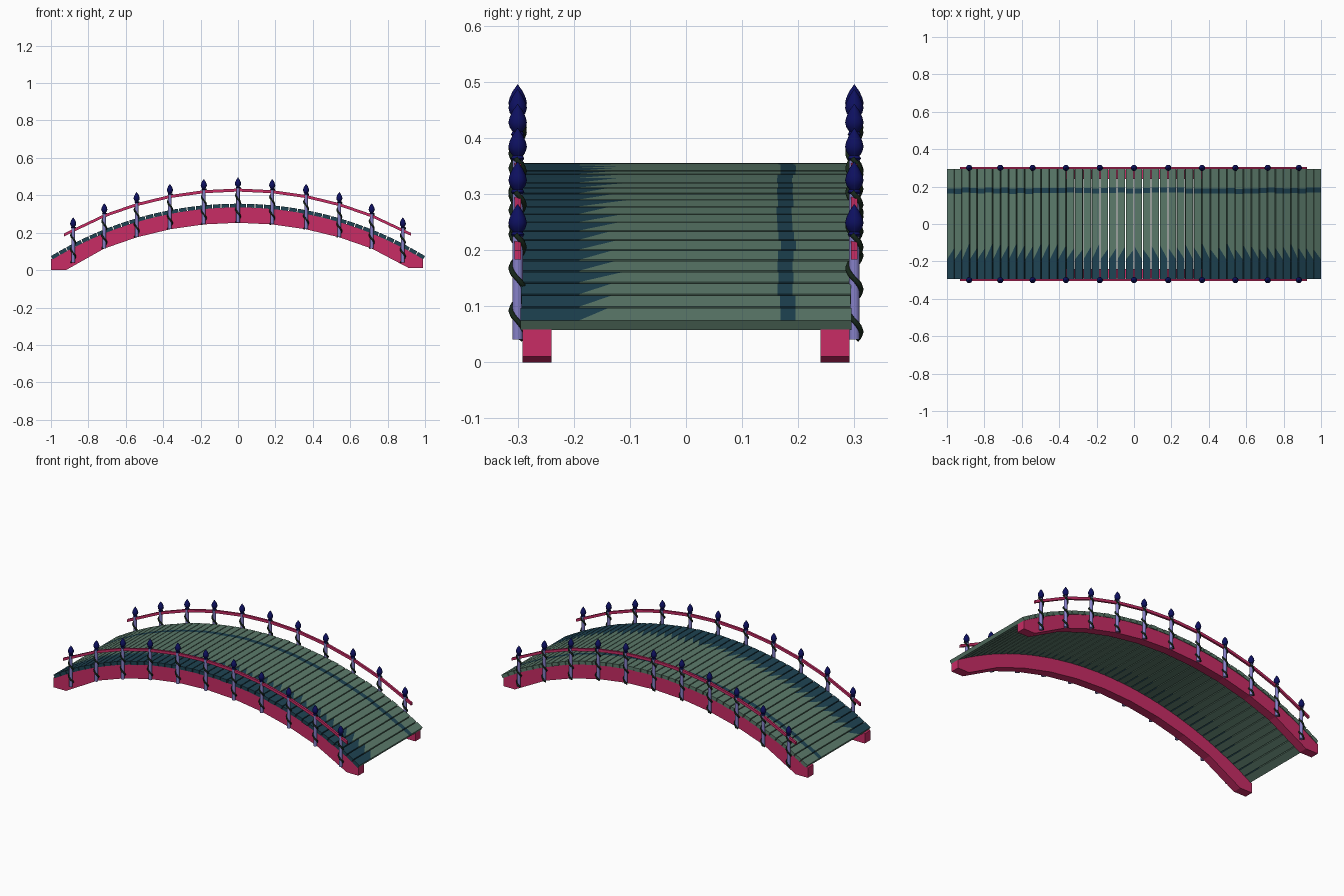
import bpy, bmesh, math, random
from mathutils import Vector

if "Cube" in bpy.data.objects:
    bpy.data.objects.remove(bpy.data.objects["Cube"])

random.seed(4)
R = 1.925                      # radius of the bridge arc
STEP = math.radians(5.45)      # angle between posts


def drop(x):
    return R - math.sqrt(R * R - x * x)


def material(name, rgb):
    m = bpy.data.materials.new(name)
    m.diffuse_color = (*rgb, 1)
    m.use_nodes = True
    m.node_tree.nodes["Principled BSDF"].inputs["Base Color"].default_value = m.diffuse_color
    return m


RED = material("crimson paint", (0.58, 0.025, 0.13))
GREEN = material("grey green wood", (0.105, 0.195, 0.145))
TEAL = material("dark teal wood", (0.013, 0.056, 0.085))
LAVENDER = material("lavender post", (0.24, 0.22, 0.58))
VINE = material("dark vine", (0.008, 0.019, 0.010))
NAVY = material("navy finial", (0.004, 0.005, 0.115))


def finish(name, bm, mats, smooth=False):
    bmesh.ops.recalc_face_normals(bm, faces=bm.faces)
    me = bpy.data.meshes.new(name)
    bm.to_mesh(me)
    bm.free()
    for m in mats:
        me.materials.append(m)
    if smooth:
        for p in me.polygons:
            p.use_smooth = True
    ob = bpy.data.objects.new(name, me)
    bpy.context.collection.objects.link(ob)
    return ob


def skin(bm, rings, mats=None, caps=True):
    """Join equal-sized closed rings of points into a tube."""
    vs = [[bm.verts.new(p) for p in r] for r in rings]
    n = len(vs[0])
    for i in range(len(vs) - 1):
        for j in range(n):
            k = (j + 1) % n
            f = bm.faces.new((vs[i][j], vs[i][k], vs[i + 1][k], vs[i + 1][j]))
            if mats:
                f.material_index = mats[i]
    if caps:
        a, b = bm.faces.new(vs[0]), bm.faces.new(vs[-1])
        if mats:
            a.material_index, b.material_index = mats[0], mats[-1]


post_x = [R * math.sin(k * STEP) for k in range(-5, 6)]

# Side beams: arched, with flat feet at both ends
inner = post_x[1:-1]
stations = [(-1.0, 0.0, 0.058), (-0.92, 0.0, 0.335 - drop(0.92))]
stations += [(x, 0.253 - drop(x), 0.337 - drop(x)) for x in inner]
stations += [(0.915, 0.01, 0.335 - drop(0.915)), (0.99, 0.01, 0.062)]
for side, label in ((-1, "front"), (1, "back")):
    bm = bmesh.new()
    y0, y1 = side * 0.24, side * 0.291
    skin(bm, [[(x, y0, b), (x, y1, b), (x, y1, t), (x, y0, t)]
              for x, b, t in stations])
    finish(label + "_beam", bm, [RED])

# Deck planks: each one tilted along the arc, dark at the front edge and in a strip
COUNT, THICK = 46, 0.02
half = math.asin(1.0 / R)
pitch = 2 * half / COUNT
zc = 0.355 - R
bm = bmesh.new()
for i in range(COUNT):
    a0 = -half + i * pitch
    a1 = a0 + pitch
    gap = 0.0025 / R
    if i > 0:
        a0 += gap
    if i < COUNT - 1:
        a1 -= gap
    hi, lo = -0.12 + random.uniform(-0.02, 0.015), -0.19
    e0, e1 = (lo, hi) if i < COUNT / 2 else (hi, lo)
    s = random.uniform(-0.004, 0.004)
    ends = random.uniform(0.293, 0.297)
    cuts = [(-ends, -ends), (e0, e1), (0.165 + s, 0.165 + s),
            (0.192 + s, 0.192 + s), (ends, ends)]
    rings = []
    for ya, yb in cuts:
        ring = []
        for a, r, y in ((a0, R, ya), (a1, R, yb),
                        (a1, R - THICK, yb), (a0, R - THICK, ya)):
            ring.append((r * math.sin(a), y, zc + r * math.cos(a)))
        rings.append(ring)
    skin(bm, rings, [1, 0, 1, 0])
# Undersides stay plain green
bm.normal_update()
bmesh.ops.recalc_face_normals(bm, faces=bm.faces)
for f in bm.faces:
    if f.normal.z < -0.5:
        f.material_index = 0
finish("deck_planks", bm, [GREEN, TEAL])


def circle(c, r, n, z):
    return [(c[0] + r * math.cos(2 * math.pi * j / n),
             c[1] + r * math.sin(2 * math.pi * j / n), z) for j in range(n)]


# Finial outline: radius, height above the post foot
BULB = [(0.009, 0.183), (0.012, 0.187), (0.009, 0.192), (0.014, 0.199),
        (0.0165, 0.208), (0.0145, 0.217), (0.009, 0.229), (0.004, 0.236),
        (0.0008, 0.241)]

# Railings: posts, wrapped vines, finials and the hand rail on each side
for side, label in ((-1, "front"), (1, "back")):
    y = side * 0.30
    posts, vines, tips = bmesh.new(), bmesh.new(), bmesh.new()
    for x in post_x:
        z = 0.254 - drop(x)
        skin(posts, [circle((x, y), 0.0095, 12, z),
                     circle((x, y), 0.0095, 12, z + 0.19)])
        skin(tips, [circle((x, y), r, 12, z + h) for r, h in BULB])
        # Left-handed helix around the post
        rings, n, length, turn = [], 48, 0.187, 0.075
        for i in range(n + 1):
            h = length * i / n
            a = -2 * math.pi * (h - 0.033) / turn
            out = Vector((math.cos(a), math.sin(a), 0))
            tan = Vector((math.sin(a), -math.cos(a), 0)) * (2 * math.pi * 0.0115)
            tan = (tan + Vector((0, 0, turn))).normalized()
            up = tan.cross(out)
            c = Vector((x, y, z + h)) + out * 0.0115
            rings.append([c + (out * math.cos(t) + up * math.sin(t)) * 0.0048
                          for t in (2 * math.pi * j / 6 for j in range(6))])
        skin(vines, rings)
    finish(label + "_posts", posts, [LAVENDER], True).data.set_sharp_from_angle(angle=0.7)
    finish(label + "_post_vines", vines, [VINE], True)
    finish(label + "_post_finials", tips, [NAVY], True).data.set_sharp_from_angle(angle=0.7)

    rail = bmesh.new()
    rings = []
    for x in [-0.93] + post_x[1:-1] + [0.925]:
        z = 0.428 - drop(x)
        rings.append([(x, y - 0.006, z - 0.008), (x, y + 0.006, z - 0.008),
                      (x, y + 0.006, z + 0.008), (x, y - 0.006, z + 0.008)])
    skin(rail, rings)
    finish(label + "_hand_rail", rail, [RED])
